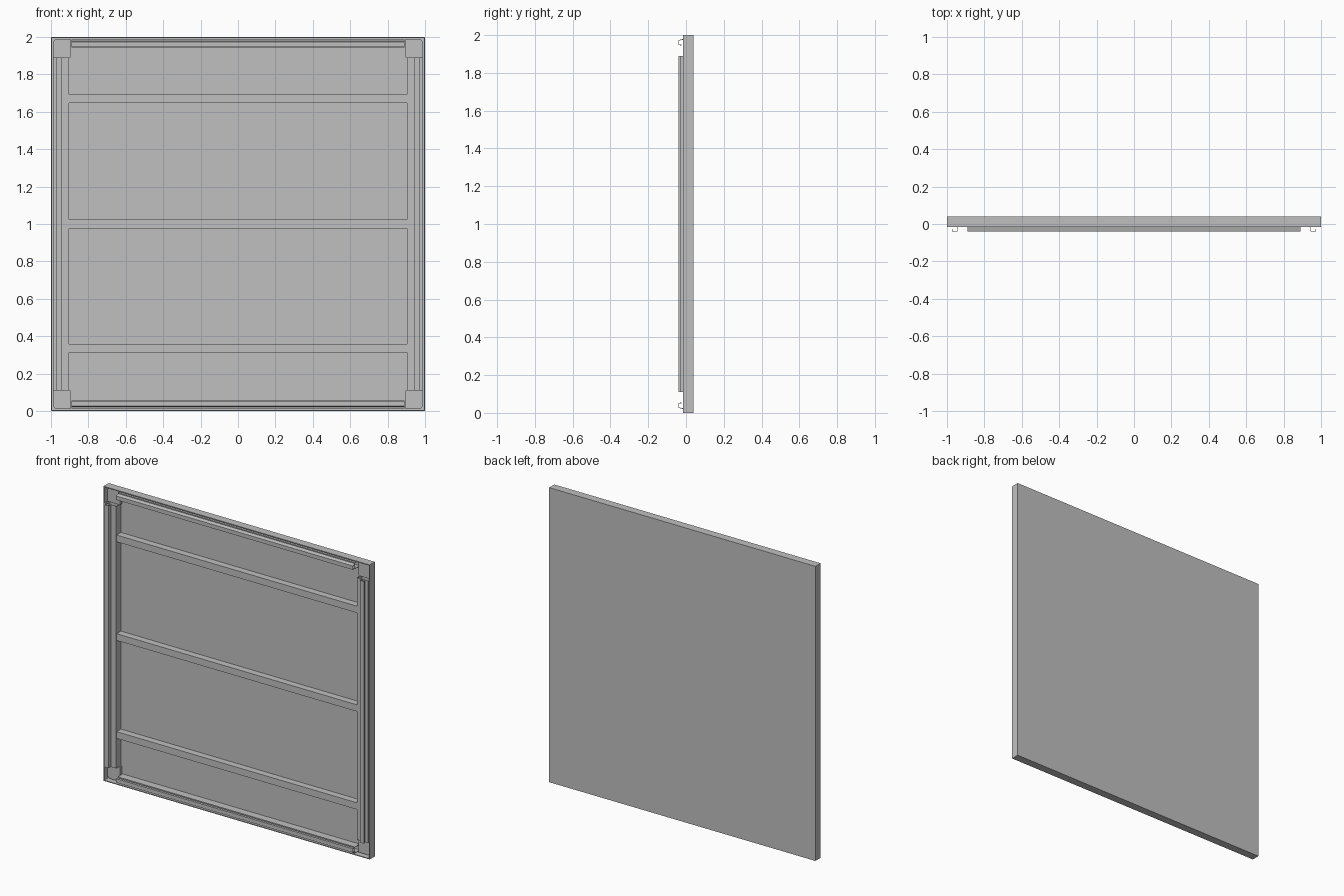
import bpy, bmesh
from mathutils import Vector

if "Cube" in bpy.data.objects:
    bpy.data.objects.remove(bpy.data.objects["Cube"], do_unlink=True)

# One galvanised grey for the whole panel
grey = bpy.data.materials.new("light_grey_metal")
grey.use_nodes = True
colour = (0.52, 0.53, 0.52, 1)
grey.diffuse_color = colour
grey.node_tree.nodes["Principled BSDF"].inputs["Base Color"].default_value = colour


def add(name, bm):
    bmesh.ops.recalc_face_normals(bm, faces=bm.faces)
    mesh = bpy.data.meshes.new(name)
    bm.to_mesh(mesh)
    bm.free()
    mesh.materials.append(grey)
    obj = bpy.data.objects.new(name, mesh)
    bpy.context.collection.objects.link(obj)
    return obj


def box(name, x, y, z):
    """Box from (min, max) pairs."""
    bm = bmesh.new()
    bmesh.ops.create_cube(bm, size=1)
    for v in bm.verts:
        v.co = Vector([a + (b - a) * (c + 0.5) for (a, b), c in zip((x, y, z), v.co)])
    return add(name, bm)


def strip(name, path, half, place):
    """Folded sheet: a bent path swept along its length."""
    bm = bmesh.new()
    ends = [[bm.verts.new(place(u, y, s * half)) for u, y in path] for s in (-1, 1)]
    for i in range(len(path) - 1):
        bm.faces.new((ends[0][i], ends[0][i + 1], ends[1][i + 1], ends[1][i]))
    obj = add(name, bm)
    fold = obj.modifiers.new("sheet", "SOLIDIFY")
    fold.thickness = 0.004
    fold.offset = 0
    return obj


FRONT, BACK, WALL = -0.015, 0.04, 0.006

# Shallow tray open to the front
box("back_sheet", (-1, 1), (BACK - WALL, BACK), (0, 2))
box("bottom_wall", (-1, 1), (FRONT, BACK), (0, WALL))
box("top_wall", (-1, 1), (FRONT, BACK), (2 - WALL, 2))
box("left_wall", (1 - WALL, 1), (FRONT, BACK), (0, 2))
box("right_wall", (-1, WALL - 1), (FRONT, BACK), (0, 2))

# Horizontal stiffeners
for name, z in (("lower", 0.335), ("middle", 1.0), ("upper", 1.67)):
    box(name + "_stiffener", (-0.905, 0.905), (-0.012, BACK - WALL), (z - 0.023, z + 0.023))

# Folded rails with a hooked lip, mirrored on opposite edges
side_flange = [(0.905, 0.034), (0.905, FRONT), (0.988, FRONT), (0.988, 0.034)]
side_hook = [(0.945, FRONT), (0.945, -0.038), (0.972, -0.038), (0.972, -0.026)]
end_flange = [(0.945, 0.034), (0.945, FRONT), (0.985, FRONT), (0.985, 0.034)]
end_hook = [(0.948, -0.025), (0.948, -0.038), (0.972, -0.038), (0.978, FRONT)]
for s, side, end in ((1, "left", "top"), (-1, "right", "bottom")):
    for part, path in (("rail", side_flange), ("hook", side_hook)):
        strip(f"{side}_{part}", path, 0.89, lambda u, y, t: (s * u, y, 1 + t))
    for part, path in (("rail", end_flange), ("hook", end_hook)):
        strip(f"{end}_{part}", path, 0.89, lambda u, y, t: (t, y, 1 + s * u))

# Recessed corner blocks with a rounded outer corner
for sx, side in ((1, "left"), (-1, "right")):
    for sz, end in ((1, "top"), (-1, "bottom")):
        x, z = sorted((sx * 0.895, sx * 0.988)), sorted((1 + sz * 0.89, 1 + sz * 0.988))
        block = box(f"{end}_{side}_corner", x, (0.012, 0.034), z)
        bm = bmesh.new()
        bm.from_mesh(block.data)
        outer = [e for e in bm.edges if all(
            abs(v.co.x) > 0.95 and abs(v.co.z - 1) > 0.95 for v in e.verts)]
        bmesh.ops.bevel(bm, geom=outer, offset=0.02, segments=4, profile=0.5, affect="EDGES")
        bm.to_mesh(block.data)
        bm.free()
